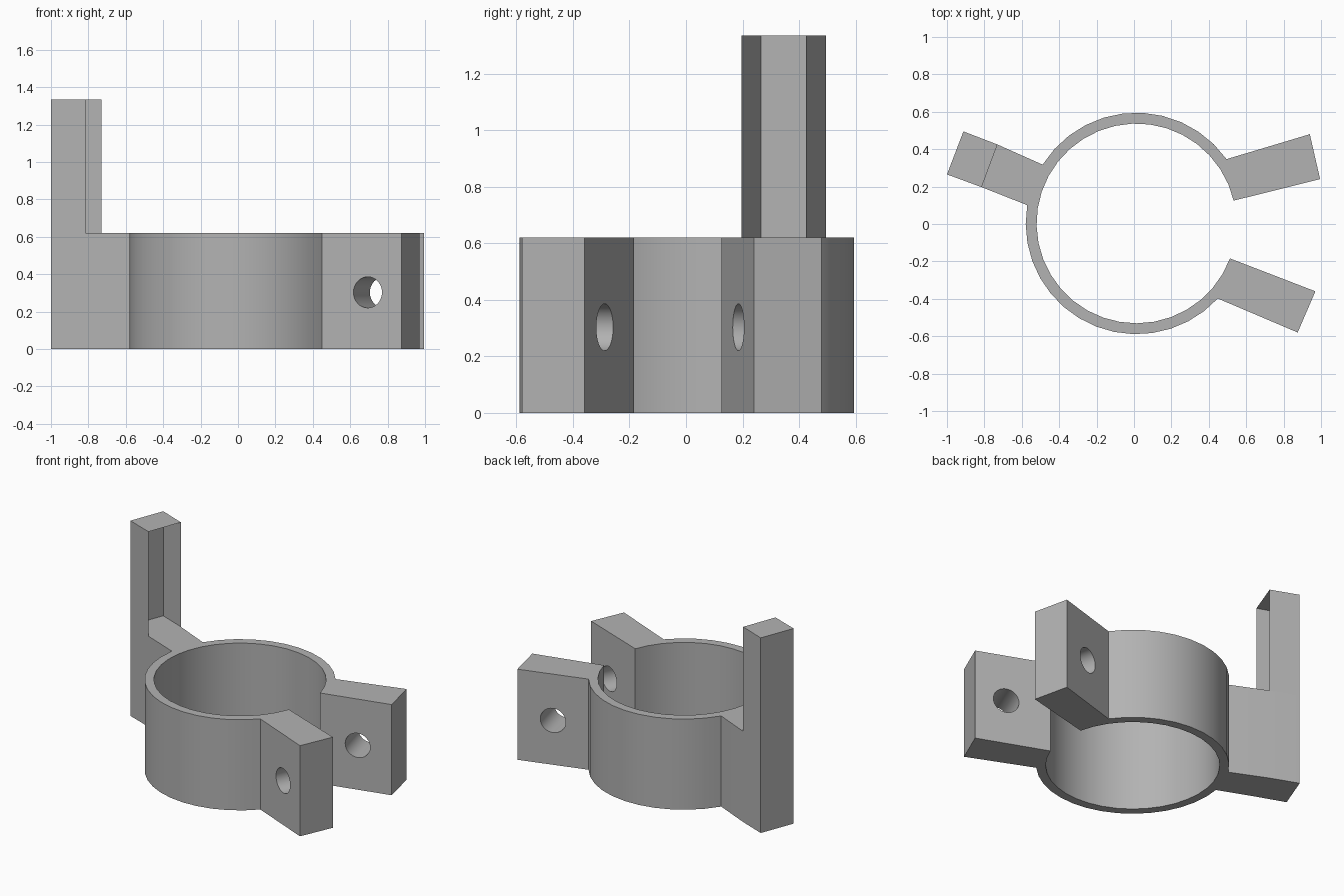
import bpy, bmesh
from math import radians, cos, sin, pi
from mathutils import Vector

cube = bpy.data.objects.get("Cube")
if cube:
    bpy.data.objects.remove(cube, do_unlink=True)

BODY_H, POST_H = 0.62, 1.335
CENTRE = Vector((0.013, 0.003))
R_OUT, R_IN = 0.592, 0.534

grey = bpy.data.materials.new("plain grey")
grey.use_nodes = True
grey.diffuse_color = (0.45, 0.45, 0.45, 1)
grey.node_tree.nodes["Principled BSDF"].inputs["Base Color"].default_value = (0.45, 0.45, 0.45, 1)


def arc(radius, start, end):
    """Points along the ring, in steps of about ten degrees."""
    n = max(1, round(abs(end - start) / 10))
    angles = [radians(start + (end - start) * i / n) for i in range(n + 1)]
    return [(CENTRE.x + radius * cos(a), CENTRE.y + radius * sin(a)) for a in angles]


# Plan of the split clamp: outer ring, three tabs, inner ring
post_back, post_front = (-0.73, 0.425), (-0.815, 0.197)
outline = [(0.995, 0.24), (0.94, 0.48)]
outline += arc(R_OUT, 35.5, 147.9)
outline += [post_back, (-0.912, 0.495), (-1.0, 0.265), post_front]
outline += arc(R_OUT, 170.5, 317.3)
outline += [(0.875, -0.58), (0.97, -0.36)]
outline += arc(R_IN, 339.5, 13.2)

bm = bmesh.new()
base = bm.faces.new([bm.verts.new((x, y, 0)) for x, y in outline])
ext = bmesh.ops.extrude_face_region(bm, geom=[base], use_keep_orig=True)
top_verts = [g for g in ext["geom"] if isinstance(g, bmesh.types.BMVert)]
top = next(g for g in ext["geom"] if isinstance(g, bmesh.types.BMFace))
bmesh.ops.translate(bm, vec=(0, 0, BODY_H), verts=top_verts)


# Post: split off the end of the left tab and raise it
def vert_at(p):
    return min(top_verts, key=lambda v: (v.co.xy - Vector(p)).length)


a, b = vert_at(post_back), vert_at(post_front)
bmesh.utils.face_split(top, a, b)
post_top = next(f for f in a.link_faces if b in f.verts and len(f.verts) == 4
                and all(v in top_verts for v in f.verts))
ext = bmesh.ops.extrude_face_region(bm, geom=[post_top])
bmesh.ops.translate(bm, vec=(0, 0, POST_H - BODY_H),
                    verts=[g for g in ext["geom"] if isinstance(g, bmesh.types.BMVert)])
bmesh.ops.recalc_face_normals(bm, faces=bm.faces)
mesh = bpy.data.meshes.new("clamp_bracket")
bm.to_mesh(mesh)
bm.free()
clamp = bpy.data.objects.new("clamp_bracket", mesh)
mesh.materials.append(grey)
bpy.context.collection.objects.link(clamp)
bpy.context.view_layer.objects.active = clamp


# Bolt holes through the two clamp tabs
def drill(centre, direction):
    axis = Vector((*direction, 0))
    bpy.ops.mesh.primitive_cylinder_add(
        vertices=32, radius=0.083, depth=0.5, location=(*centre, 0.303),
        rotation=axis.to_track_quat('Z', 'Y').to_euler())
    cutter = bpy.context.object
    cutter.name = "hole_cutter"
    cutter.hide_render = True
    cutter.data.materials.append(grey)
    bpy.context.view_layer.objects.active = clamp
    mod = clamp.modifiers.new("bolt_hole", 'BOOLEAN')
    mod.operation, mod.solver, mod.object = 'DIFFERENCE', 'EXACT', cutter
    bpy.ops.object.modifier_apply(modifier=mod.name)
    bpy.data.objects.remove(cutter, do_unlink=True)


drill((0.745, 0.305), (-0.25, 0.97))
drill((0.738, -0.395), (0.38, 0.92))

# The post is an open channel on the side facing the ring
bm = bmesh.new()
bm.from_mesh(mesh)
inner = [f for f in bm.faces if f.normal.x > 0.5 and f.calc_center_median().z > BODY_H]
bmesh.ops.delete(bm, geom=inner, context='FACES')
bm.to_mesh(mesh)
bm.free()

bpy.ops.object.select_all(action='DESELECT')
clamp.select_set(True)
bpy.context.view_layer.objects.active = clamp
bpy.ops.object.shade_smooth_by_angle(angle=radians(25))
